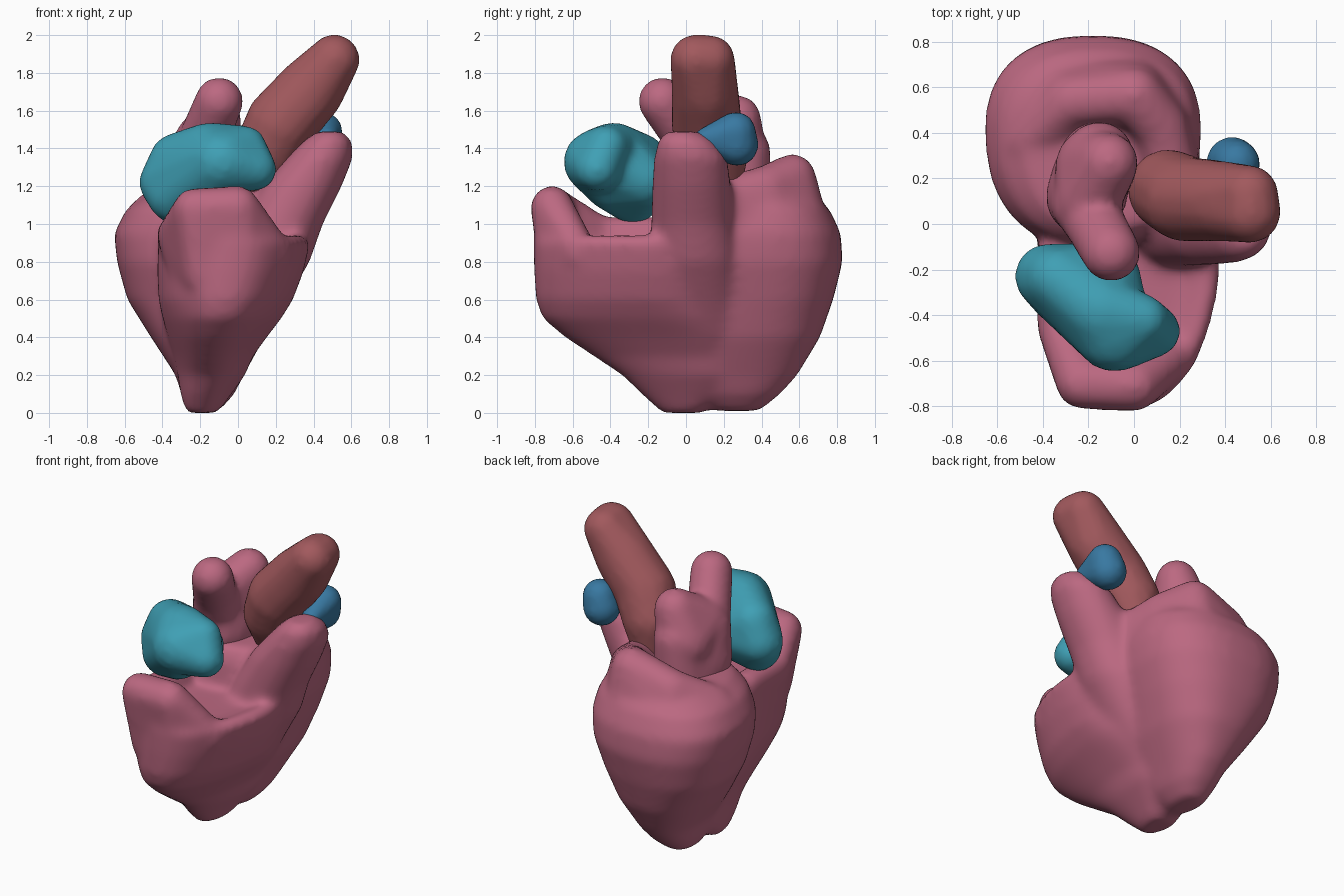
import bpy, bmesh, math
from mathutils import Vector

if "Cube" in bpy.data.objects:
    bpy.data.objects.remove(bpy.data.objects["Cube"])


def ball_points(x, y, z, r, n=90):
    pts = []
    for i in range(n):
        h = 1 - 2 * (i + 0.5) / n
        a = i * 2.399963
        s = math.sqrt(1 - h * h)
        pts.append(Vector((x + r * s * math.cos(a), y + r * s * math.sin(a), z + r * h)))
    return pts


def hull(bm, balls):
    """Add the convex skin around a few balls (x, y, z, r)."""
    tmp = bmesh.new()
    for b in balls:
        for p in ball_points(*b):
            tmp.verts.new(p)
    bmesh.ops.convex_hull(tmp, input=tmp.verts[:])
    bmesh.ops.delete(tmp, geom=[v for v in tmp.verts if not v.link_faces], context='VERTS')
    bmesh.ops.recalc_face_normals(tmp, faces=tmp.faces[:])
    me = bpy.data.meshes.new("tmp")
    tmp.to_mesh(me)
    tmp.free()
    bm.from_mesh(me)
    bpy.data.meshes.remove(me)


def chain(bm, balls):
    """Tube made of hulls between neighbouring balls."""
    for a, b in zip(balls, balls[1:]):
        hull(bm, [a, b])


def wall(bm, tops, feet):
    """Solid rim: each stretch between two tops is joined to the feet below."""
    for i in range(len(tops) - 1):
        hull(bm, tops[i:i + 2] + feet[i:i + 2])


def loft(bm, sections, taper=0.0, power=2.4, n=40):
    """Stack of superellipses (z, cx, cy, rx, ry), wider to the back by taper."""
    rings = []
    for z, cx, cy, rx, ry in sections:
        ring = []
        for i in range(n):
            a = 2 * math.pi * i / n
            c, s = math.cos(a), math.sin(a)
            u = math.copysign(abs(c) ** (2 / power), c)
            v = math.copysign(abs(s) ** (2 / power), s)
            ring.append(bm.verts.new((cx + rx * u * (1 + taper * v), cy + ry * v, z)))
        rings.append(ring)
    for r0, r1 in zip(rings, rings[1:]):
        for i in range(n):
            j = (i + 1) % n
            bm.faces.new((r0[i], r0[j], r1[j], r1[i]))
    bm.faces.new(rings[0][::-1])
    bm.faces.new(rings[-1])


def finish(bm, name, color, voxel=0.025, smooth=8):
    """Melt the overlapping pieces into one soft skin."""
    me = bpy.data.meshes.new(name)
    bm.to_mesh(me)
    bm.free()
    ob = bpy.data.objects.new(name, me)
    bpy.context.collection.objects.link(ob)
    mat = bpy.data.materials.new(name + "_color")
    mat.diffuse_color = color
    mat.use_nodes = True
    mat.node_tree.nodes["Principled BSDF"].inputs["Base Color"].default_value = mat.diffuse_color
    me.materials.append(mat)
    for p in me.polygons:
        p.use_smooth = True
    m = ob.modifiers.new("melt", 'REMESH')
    m.mode = 'VOXEL'
    m.voxel_size = voxel
    m.use_smooth_shade = True
    s = ob.modifiers.new("soften", 'SMOOTH')
    s.factor = 0.5
    s.iterations = smooth
    return ob


PINK = (0.50, 0.14, 0.22, 1)
RED = (0.36, 0.10, 0.11, 1)
CYAN = (0.05, 0.35, 0.46, 1)
BLUE = (0.04, 0.19, 0.36, 1)

# Ventricles: back chamber, front chamber, outflow lobe
bm = bmesh.new()
loft(bm, [(.01, -.18, .27, .08, .12), (.1, -.16, .27, .14, .23), (.2, -.15, .28, .18, .31),
          (.4, -.16, .32, .3, .39), (.6, -.185, .36, .4, .42), (.8, -.18, .36, .46, .47),
          (.95, -.18, .36, .475, .46), (1.08, -.16, .34, .43, .42), (1.17, -.13, .31, .33, .34)],
     taper=0.06)
loft(bm, [(0, -.19, -.02, .08, .11), (.1, -.17, -.01, .13, .23), (.2, -.14, -.02, .17, .32),
          (.3, -.13, -.09, .2, .4), (.4, -.11, -.16, .25, .48), (.5, -.085, -.25, .3, .51),
          (.6, -.065, -.31, .34, .485), (.75, -.04, -.33, .37, .475), (.91, -.02, -.34, .385, .47),
          (.95, -.02, -.34, .33, .42), (.9, -.02, -.34, .22, .3)], taper=0.25)
loft(bm, [(.4, -.02, .1, .16, .22), (.6, .06, .06, .2, .24), (.8, .14, .05, .24, .24),
          (1.0, .23, .035, .22, .22), (1.2, .34, .03, .21, .21), (1.35, .435, .025, .175, .195),
          (1.44, .475, .0, .13, .15), (1.49, .485, -.02, .07, .09)], power=2.1)
hull(bm, [(-.19, 0, .15, .1), (-.17, .28, .15, .1)])

# Raised rims of the two chambers
wall(bm, [(-.34, -.14, .95, .09), (-.34, -.45, .95, .09), (-.23, -.7, 1.08, .115),
          (0, -.71, 1.09, .115), (.2, -.56, .85, .09)],
     [(-.28, -.14, .7, .1), (-.25, -.5, .7, .1), (-.19, -.67, .72, .1),
      (.05, -.67, .72, .1), (.12, -.5, .7, .1)])
wall(bm, [(-.46, .36, 1.06, .11), (-.27, .54, 1.17, .12), (0, .565, 1.25, .125),
          (.12, .42, 1.19, .12), (.17, .22, 1.14, .12)],
     [(-.5, .4, .85, .12), (-.35, .63, .85, .14), (0, .65, .85, .14),
      (.13, .5, .85, .14), (.15, .3, .85, .12)])
finish(bm, "ventricles", PINK, 0.024, 14)

# Left upper chamber with two knobs
bm = bmesh.new()
hull(bm, [(-.17, .28, 1.05, .17), (-.21, .12, 1.2, .18), (-.15, .3, 1.38, .15),
          (-.22, .08, 1.4, .14)])
hull(bm, [(-.11, .27, 1.555, .13), (-.17, .25, 1.35, .18), (-.2, .1, 1.44, .14)])
chain(bm, [(-.22, .1, 1.3, .15), (-.17, 0, 1.48, .135), (-.1, -.125, 1.65, .13)])
finish(bm, "left_atrium", PINK, 0.02, 12)

# Right upper chamber: chunky block leaning over the front chamber
bm = bmesh.new()
hull(bm, [(-.38, -.23, 1.22, .145), (-.33, -.24, 1.34, .14), (-.33, -.28, 1.15, .15),
          (-.12, -.23, 1.23, .15), (-.15, -.38, 1.38, .16), (-.09, -.48, 1.33, .17),
          (-.16, -.4, 1.21, .14)])
hull(bm, [(-.15, -.38, 1.38, .16), (.04, -.42, 1.41, .11), (.09, -.47, 1.29, .115),
          (-.08, -.48, 1.33, .17)])
finish(bm, "right_atrium", CYAN, 0.02, 8)

# Main artery rising to the right
bm = bmesh.new()
chain(bm, [(.13, .18, 1.23, .125), (.15, .15, 1.38, .18), (.225, .11, 1.53, .19),
           (.385, .10, 1.71, .18)])
hull(bm, [(.385, .10, 1.71, .18), (.51, .05, 1.87, .135), (.505, .13, 1.87, .13)])
finish(bm, "aorta", RED, 0.02, 6)

# Small artery stub behind the outflow lobe
bm = bmesh.new()
hull(bm, [(.43, .27, 1.42, .115), (.45, .265, 1.49, .105), (.47, .1, 1.45, .06)])
finish(bm, "lung_artery", BLUE, 0.02, 4)
